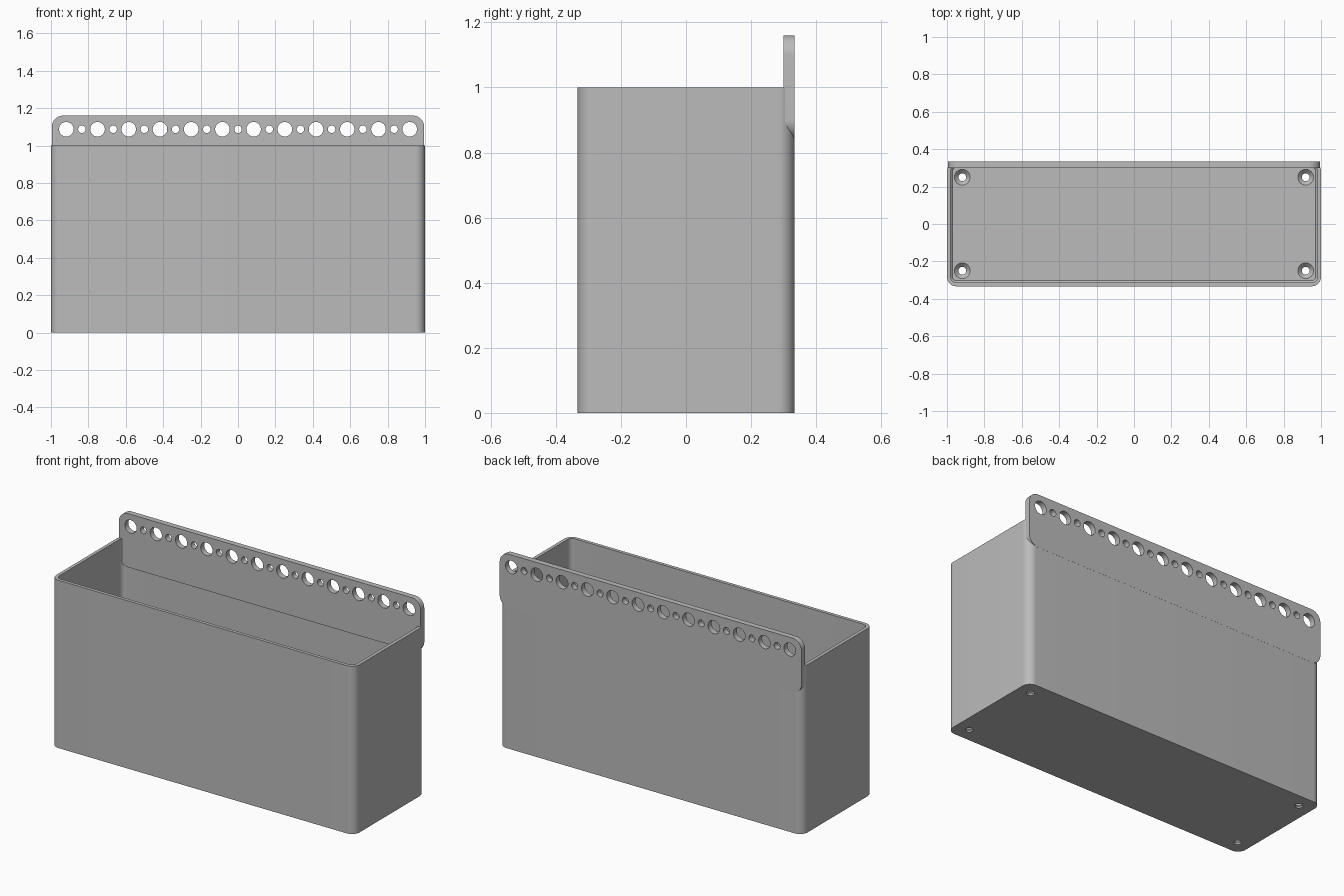
import bpy
import bmesh
from math import sin, cos, pi, radians
from mathutils import Matrix

default = bpy.data.objects.get("Cube")
if default:
    bpy.data.objects.remove(default, do_unlink=True)

W, D, H = 1.0, 0.333, 1.0      # half width, half depth, box height
WALL, FLOOR = 0.02, 0.03

grey = bpy.data.materials.new("plain grey")
grey.use_nodes = True
grey.diffuse_color = (0.5, 0.5, 0.5, 1)
grey.node_tree.nodes["Principled BSDF"].inputs["Base Color"].default_value = (0.5, 0.5, 0.5, 1)


def rounded_outline(hx, hy, r, steps=16):
    """Counter-clockwise rounded rectangle centred on the origin."""
    pts = []
    for q, (sx, sy) in enumerate([(1, 1), (-1, 1), (-1, -1), (1, -1)]):
        for i in range(steps + 1):
            a = (q + i / steps) * pi / 2
            pts.append((sx * (hx - r) + r * cos(a), sy * (hy - r) + r * sin(a)))
    return pts


def loft(name, layers):
    """Closed solid through stacked (outline, z) layers."""
    bm = bmesh.new()
    rings = [[bm.verts.new((x, y, z)) for x, y in pts] for pts, z in layers]
    n = len(rings[0])
    for low, high in zip(rings, rings[1:]):
        for i in range(n):
            j = (i + 1) % n
            bm.faces.new((low[i], low[j], high[j], high[i]))
    bm.faces.new(rings[0][::-1])
    bm.faces.new(rings[-1])
    mesh = bpy.data.meshes.new(name)
    bm.to_mesh(mesh)
    bm.free()
    mesh.materials.append(grey)
    obj = bpy.data.objects.new(name, mesh)
    bpy.context.collection.objects.link(obj)
    return obj


def circle(r, cx=0, cy=0, n=32):
    return [(cx + r * cos(2 * pi * i / n), cy + r * sin(2 * pi * i / n)) for i in range(n)]


def activate(obj):
    bpy.ops.object.select_all(action='DESELECT')
    obj.select_set(True)
    bpy.context.view_layer.objects.active = obj


def carve(obj, cutters):
    """Subtract every cutter, then remove it."""
    activate(obj)
    for cutter in cutters:
        cutter.hide_render = True
        mod = obj.modifiers.new("cut", 'BOOLEAN')
        mod.operation = 'DIFFERENCE'
        mod.solver = 'EXACT'
        mod.object = cutter
        bpy.ops.object.modifier_apply(modifier=mod.name)
        bpy.data.objects.remove(cutter, do_unlink=True)


# Open box with rounded upright corners and a small fillet at the floor
box = loft("box", [(rounded_outline(W, D, 0.05), 0), (rounded_outline(W, D, 0.05), H)])
inner = rounded_outline(W - WALL, D - WALL, 0.03)
inner_low = rounded_outline(W - WALL - 0.01, D - WALL - 0.01, 0.02)
cutters = [loft("cavity", [(inner_low, FLOOR), (inner, FLOOR + 0.01), (inner, H + 0.1)])]

# Countersunk screw holes in the floor
for x in (-0.918, 0.918):
    for y in (-0.25, 0.25):
        cutters.append(loft("screw_hole", [
            (circle(0.021, x, y), -0.05), (circle(0.021, x, y), 0.009),
            (circle(0.042, x, y), FLOOR), (circle(0.042, x, y), FLOOR + 0.005)]))
carve(box, cutters)

# Rail standing upright at the back, pierced by alternating holes
rail_outline = rounded_outline(0.995, 0.16, 0.06)
rail = loft("hanging_rail", [(rail_outline, -0.0335), (rail_outline, 0)])
holes = []
for i in range(23):
    radius = 0.02 if i % 2 else 0.039
    ring = circle(radius, -0.918 + i * 0.918 / 11, 0.087)
    holes.append(loft("rail_hole", [(ring, -0.1), (ring, 0.1)]))
carve(rail, holes)
rail.data.transform(Matrix.Translation((0, 0.30, 1.0)) @ Matrix.Rotation(pi / 2, 4, 'X'))

for obj in (box, rail):
    activate(obj)
    bpy.ops.object.shade_smooth_by_angle(angle=radians(30))
